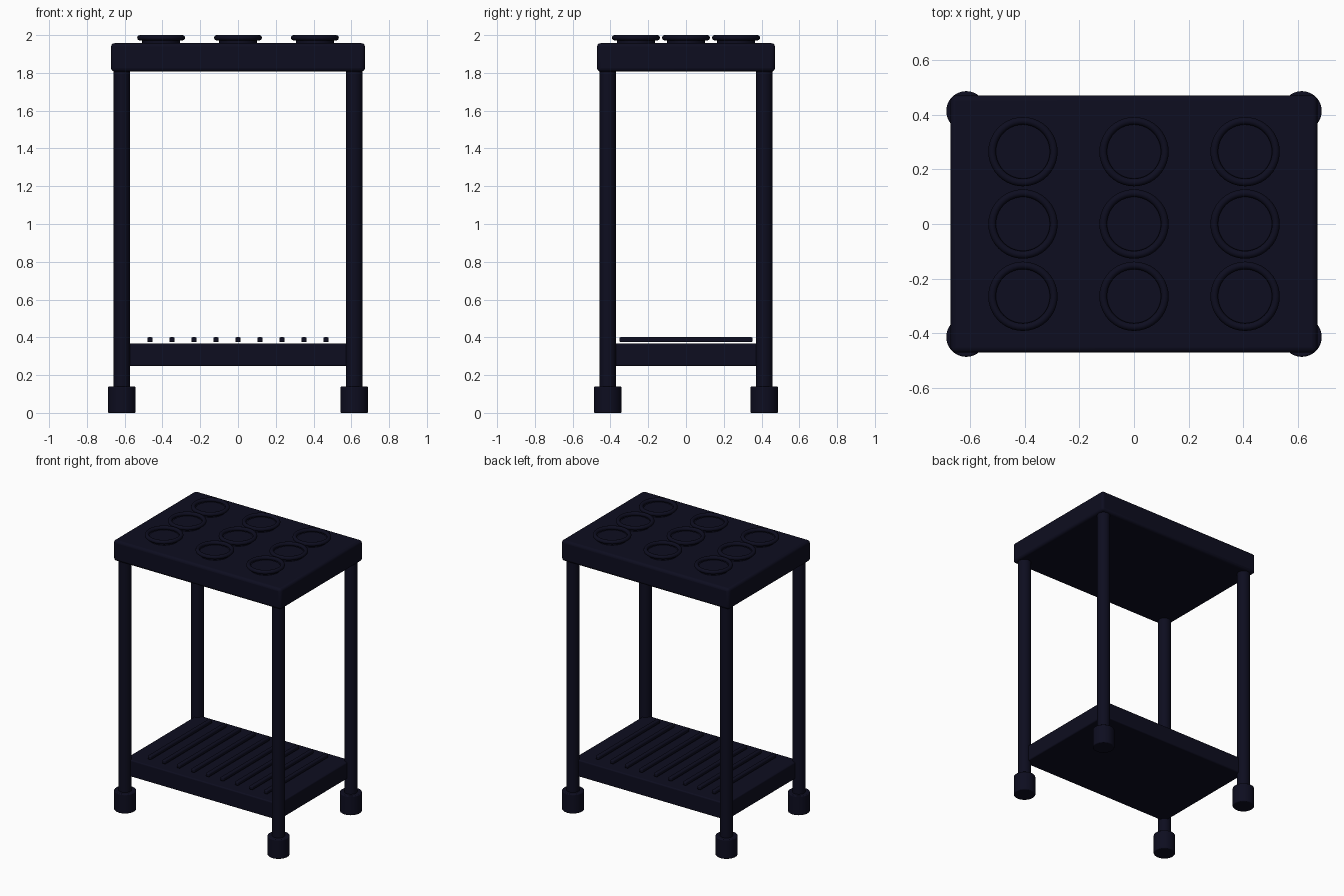
import bpy
import math

if "Cube" in bpy.data.objects:
    bpy.data.objects.remove(bpy.data.objects["Cube"], do_unlink=True)

COLOUR = (0.004, 0.004, 0.014, 1)
navy = bpy.data.materials.new("dark navy")
navy.diffuse_color = COLOUR
navy.use_nodes = True
navy.node_tree.nodes["Principled BSDF"].inputs["Base Color"].default_value = COLOUR


def finish(name, bevel=0.0):
    ob = bpy.context.object
    ob.name = name
    ob.data.materials.append(navy)
    if bevel:
        mod = ob.modifiers.new("soft_edges", "BEVEL")
        mod.width = bevel
        mod.segments = 3
        mod.limit_method = "ANGLE"
        mod.angle_limit = math.radians(40)
    bpy.ops.object.shade_smooth_by_angle(angle=math.radians(35))
    return ob


def box(name, x, y, z0, z1, cx=0, bevel=0.01):
    bpy.ops.mesh.primitive_cube_add(size=1, location=(cx, 0, (z0 + z1) / 2))
    bpy.context.object.scale = (x, y, z1 - z0)
    bpy.ops.object.transform_apply(location=False, rotation=False, scale=True)
    return finish(name, bevel)


def cylinder(name, x, y, z0, z1, r, bevel=0.0):
    bpy.ops.mesh.primitive_cylinder_add(vertices=32, radius=r, depth=z1 - z0,
                                        location=(x, y, (z0 + z1) / 2))
    return finish(name, bevel)


# Top slab and lower shelf
box("top_slab", 1.344, 0.942, 1.807, 1.957, bevel=0.018)
box("lower_shelf", 1.23, 0.83, 0.247, 0.368, bevel=0.008)

# Slats lying across the shelf
for i in range(9):
    box(f"shelf_slat_{i + 1}", 0.028, 0.705, 0.374, 0.401,
        cx=(i - 4) * 0.1165, bevel=0.007)

# Legs with wider round feet
for x_side, sx in (("right", -1), ("left", 1)):
    for y_side, sy in (("front", -1), ("back", 1)):
        x, y = sx * 0.615, sy * 0.414
        cylinder(f"{y_side}_{x_side}_leg", x, y, 0.13, 1.82, 0.043)
        cylinder(f"{y_side}_{x_side}_foot", x, y, 0, 0.14, 0.073, 0.006)

# Nine burners: a low disc under a round rim
for col in (-1, 0, 1):
    for row in (-1, 0, 1):
        x, y = col * 0.407, row * 0.265
        tag = f"{col + 2}_{row + 2}"
        cylinder(f"burner_disc_{tag}", x, y, 1.95, 1.977, 0.1, 0.004)
        bpy.ops.mesh.primitive_torus_add(
            major_radius=0.113, minor_radius=0.014, major_segments=40,
            minor_segments=12, location=(x, y, 1.986))
        finish(f"burner_rim_{tag}")
